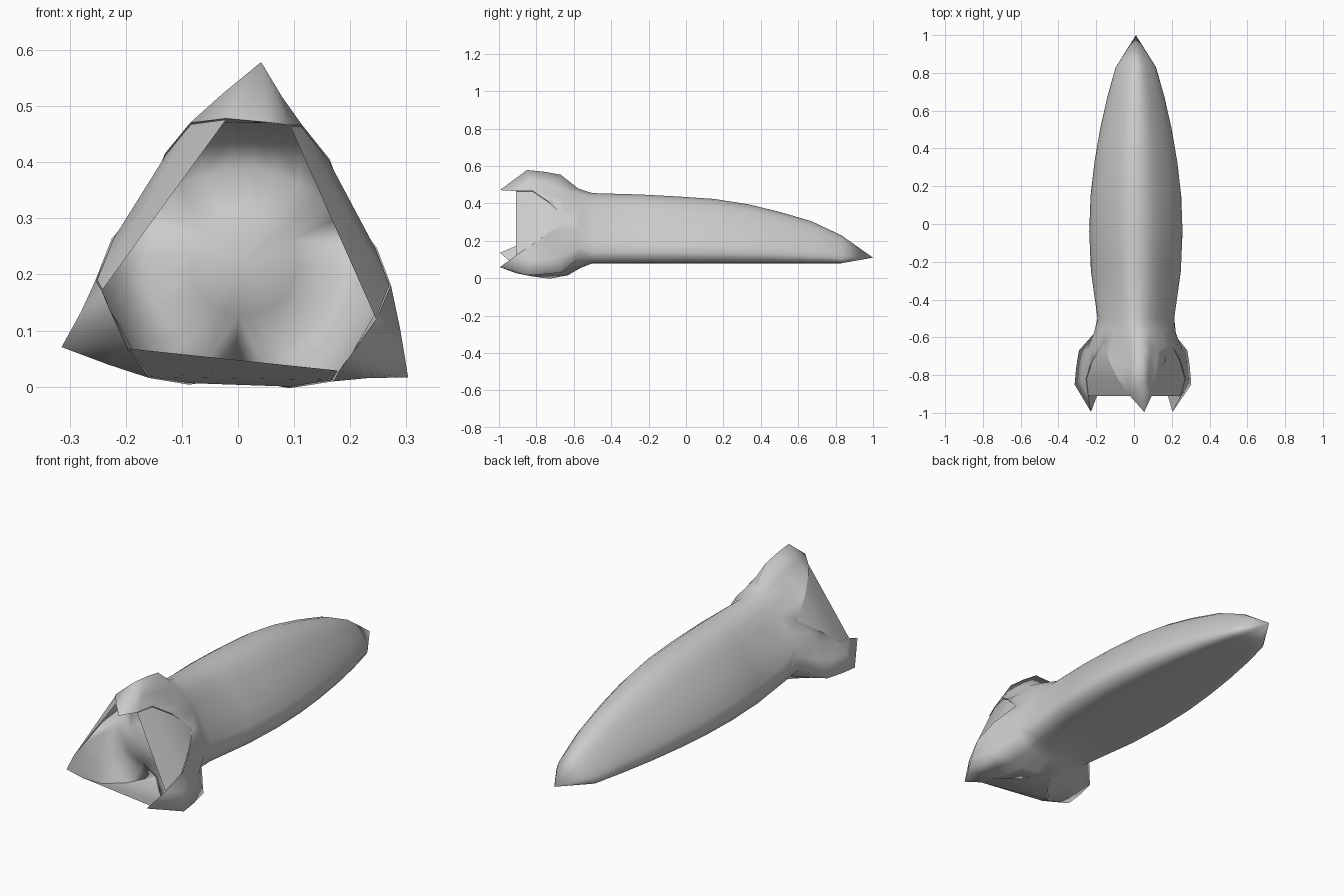
import bpy, bmesh, math
from mathutils import Vector

if "Cube" in bpy.data.objects:
    bpy.data.objects.remove(bpy.data.objects["Cube"])

grey = bpy.data.materials.new("light_grey")
grey.diffuse_color = (0.6, 0.6, 0.6, 1)
grey.use_nodes = True
grey.node_tree.nodes["Principled BSDF"].inputs["Base Color"].default_value = grey.diffuse_color


def polar(angle, r, y, cz=0.222):
    a = math.radians(angle)
    return Vector((0.01 + r * math.cos(a), y, cz + r * math.sin(a)))


def finish(name, bm, angle):
    me = bpy.data.meshes.new(name)
    bm.to_mesh(me)
    bm.free()
    me.materials.append(grey)
    ob = bpy.data.objects.new(name, me)
    bpy.context.collection.objects.link(ob)
    bpy.ops.object.select_all(action='DESELECT')
    ob.select_set(True)
    bpy.context.view_layer.objects.active = ob
    bpy.ops.object.shade_smooth_by_angle(angle=math.radians(angle))
    return ob


def face(bm, pts):
    # Skips repeated points so padded rows collapse to triangles
    uniq = []
    for p in pts:
        if all((p - q).length > 0.0005 for q in uniq):
            uniq.append(p)
    if len(uniq) > 2:
        bm.faces.new([bm.verts.new(p) for p in uniq])


def loft(bm, rows):
    for p, q in zip(rows, rows[1:]):
        for k in range(len(p) - 1):
            face(bm, [p[k], p[k + 1], q[k + 1], q[k]])


PETALS = (85, 205, 325)

# Body sections: y, half width, bottom, top
BODY = [(1.0, 0.0, 0.11, 0.11), (0.83, 0.107, 0.08, 0.23), (0.67, 0.152, 0.08, 0.305),
        (0.5, 0.19, 0.08, 0.355), (0.33, 0.219, 0.08, 0.396), (0.15, 0.24, 0.08, 0.424),
        (-0.04, 0.247, 0.08, 0.437), (-0.25, 0.238, 0.08, 0.448), (-0.5, 0.203, 0.08, 0.455)]

# Rounded triangular half section, top to bottom: half width, height
SECTION = [(0, 1), (0.2, 0.97), (0.37, 0.89), (0.53, 0.77), (0.69, 0.62), (0.84, 0.46), (0.95, 0.29),
           (1, 0.16), (0.93, 0.05), (0.75, 0.005), (0.5, 0), (0.25, 0), (0, 0)]


def body_point(sec, angle):
    y, rx, zb, zt = sec
    j = round((angle - 85) / 15) % 24
    w, h = SECTION[min(j, 24 - j)]
    x = -w if j < 12 else w
    return Vector((0.01 + rx * x, y, zb + (zt - zb) * h))


# Half petal rows, ridge to edge: (angle from ridge, radius, y, twist)
APEX = (60, 0.207, -0.63, 0)
NOTCH = (38, 0.239, -0.73, 3)
CORNER = (22, 0.266, -0.82, 4)
EDGE = (13, 0.258, -0.91, -1)
TIP = (0, 0.253, -0.995, -5)
ROOT = [(0, 0.24, -0.575, 0), (15, 0.225, -0.575, 0), (30, 0.205, -0.57, 0),
        (45, 0.188, -0.565, 0), (60, 0.18, -0.56, 0)]
OUTER = [
    [(0, 0.333, -0.67, 0), (12, 0.268, -0.67, 0), (26, 0.232, -0.665, 0), (43, 0.213, -0.65, 0), APEX],
    [(0, 0.349, -0.76, 0), (10, 0.292, -0.755, 1), (23, 0.251, -0.745, 2), NOTCH],
    [(0, 0.358, -0.85, 0), (10, 0.303, -0.835, 2), CORNER],
    [TIP, EDGE],
]
INNER = [
    [(0, 0.247, -0.82, 4), (11, 0.252, -0.82, 4), CORNER],
    [(0, 0.215, -0.74, 0), (12, 0.217, -0.74, 0), (24, 0.225, -0.735, 1), NOTCH],
    [(0, 0.17, -0.7, 0), (15, 0.17, -0.7, 0), (30, 0.17, -0.695, 0), (45, 0.178, -0.68, 0), APEX],
    [(15 * k, 0.095, -0.735, 0) for k in range(5)],
    [(0, 0.0, -0.755, 0)],
]


def petal_point(p, base, side, inset=0.0):
    o, r, y, twist = p
    return polar(base + side * o + twist, r - inset, y)


def petal_row(row, base, side):
    pts = [petal_point(p, base, side) for p in row]
    return pts + [pts[-1]] * (5 - len(pts))


# Body with three solid flaring petals and a domed floor between them
bm = bmesh.new()
for a in range(85, 445, 15):
    loft(bm, [[body_point(s, a), body_point(s, a + 15)] for s in BODY])
for base in PETALS:
    for side in (1, -1):
        rows = [[body_point(BODY[-1], base + side * 15 * k) for k in range(5)]]
        rows.append([polar(base + side * o, r, y, 0.24) for o, r, y, t in ROOT])
        rows += [petal_row(r, base, side) for r in OUTER]
        loft(bm, rows)
        loft(bm, [petal_row(r, base, side) for r in [OUTER[-1]] + INNER])
bmesh.ops.remove_doubles(bm, verts=bm.verts, dist=0.0005)
bmesh.ops.recalc_face_normals(bm, faces=bm.faces)
finish("body_and_petals", bm, 105)

# Flat panels that fill the gaps between petals, set slightly in
for n, base in enumerate(PETALS):
    bm = bmesh.new()
    edge = [(APEX, 0.003), (NOTCH, 0.003), (CORNER, 0.003), (EDGE, 0.002)]
    left = [petal_point(p, base, 1, i) for p, i in edge]
    right = [petal_point(p, base + 120, -1, i) for p, i in edge]
    loft(bm, [[l, r] for l, r in zip(left, right)])
    bmesh.ops.remove_doubles(bm, verts=bm.verts, dist=0.0005)
    bm.normal_update()
    out = polar(base + 60, 1, 0) - polar(base + 60, 0, 0)
    for f in bm.faces:
        if f.normal.dot(out) < 0:
            f.normal_flip()
    finish("gap_panel_%d" % (n + 1), bm, 30)
